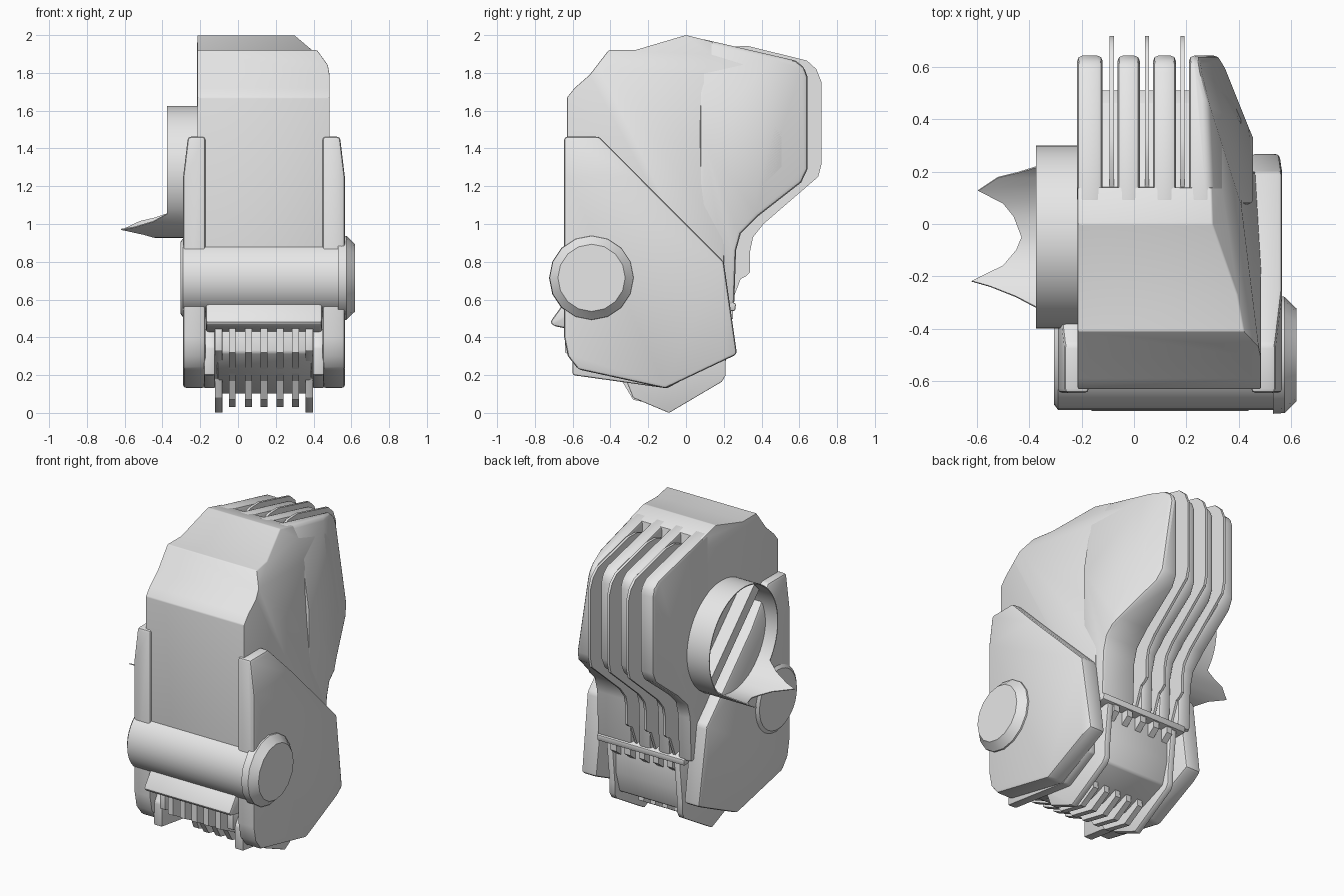
import bpy, bmesh, math
from mathutils import Vector

if "Cube" in bpy.data.objects:
    bpy.data.objects.remove(bpy.data.objects["Cube"])

grey = bpy.data.materials.new("plain_grey")
grey.diffuse_color = (0.8, 0.8, 0.8, 1)
grey.use_nodes = True
grey.node_tree.nodes["Principled BSDF"].inputs["Base Color"].default_value = grey.diffuse_color


def finish(bm, name, bevel=0.0, segments=2):
    bmesh.ops.remove_doubles(bm, verts=bm.verts[:], dist=1e-5)
    bmesh.ops.recalc_face_normals(bm, faces=bm.faces[:])
    if bevel:
        edges = [e for e in bm.edges
                 if len(e.link_faces) == 2 and e.calc_face_angle(0) > math.radians(30)]
        bmesh.ops.bevel(bm, geom=edges, offset=bevel, segments=segments,
                        profile=0.5, affect='EDGES', clamp_overlap=True)
    me = bpy.data.meshes.new(name)
    bm.to_mesh(me)
    bm.free()
    ob = bpy.data.objects.new(name, me)
    bpy.context.collection.objects.link(ob)
    me.materials.append(grey)
    bpy.ops.object.select_all(action='DESELECT')
    ob.select_set(True)
    bpy.context.view_layer.objects.active = ob
    bpy.ops.object.shade_smooth_by_angle(angle=math.radians(32))
    return ob


def slab(name, profile, x0, x1, bevel=0.0, cuts=(), segments=2):
    """Extrude a (y, z) profile along x, then trim it with planes (point, outward normal)."""
    bm = bmesh.new()
    a = [bm.verts.new((x0, y, z)) for y, z in profile]
    b = [bm.verts.new((x1, y, z)) for y, z in profile]
    n = len(profile)
    bm.faces.new(a)
    bm.faces.new(b[::-1])
    for i in range(n):
        j = (i + 1) % n
        bm.faces.new((a[i], b[i], b[j], a[j]))
    for point, normal in cuts:
        bmesh.ops.bisect_plane(bm, geom=bm.verts[:] + bm.edges[:] + bm.faces[:], dist=1e-5,
                               plane_co=point, plane_no=Vector(normal).normalized(),
                               clear_outer=True)
        rim = [e for e in bm.edges if e.is_boundary]
        if rim:
            bmesh.ops.holes_fill(bm, edges=rim, sides=0)
    return finish(bm, name, bevel, segments)


def lathe(name, rings, cy, cz, sides):
    """Revolve (x, radius) rings around an axis parallel to x."""
    bm = bmesh.new()
    loops = []
    for x, r in rings:
        loops.append([bm.verts.new((x, cy + r * math.sin(2 * math.pi * i / sides),
                                    cz + r * math.cos(2 * math.pi * i / sides)))
                      for i in range(sides)])
    for a, b in zip(loops, loops[1:]):
        for i in range(sides):
            j = (i + 1) % sides
            bm.faces.new((a[i], a[j], b[j], b[i]))
    bm.faces.new(loops[0])
    bm.faces.new(loops[-1])
    return finish(bm, name)


# Slanted planes that trim the right side
shoulder = ((0.30, 0, 2.0), (0.0917, 0.0164, 0.0535))
flank = ((0.41, 0.07, 1.79), (1, 0.13, 0.07))
rear_flank = ((0.41, 0.07, 1.79), (0.3255, 0.0912, 0.0495))

# Main body, its rear is the floor of the grooves
slab("body", [(-0.63, 0.72), (-0.63, 1.67), (-0.59, 1.72), (-0.51, 1.79), (-0.41, 1.92),
              (-0.27, 1.92), (0, 2.0), (0.14, 1.965), (0.14, 1.9), (0.46, 1.8),
              (0.51, 1.74), (0.51, 1.3), (0.29, 1.08), (0.2, 0.95), (0.2, 0.57),
              (-0.45, 0.57)], -0.215, 0.485, 0.015, (shoulder, flank, rear_flank))

# Broad rear ribs, the last one forms the right rear block
rib = [(0.075, 1.982), (0.58, 1.865), (0.625, 1.83), (0.643, 1.78), (0.643, 1.29),
       (0.61, 1.22), (0.38, 1.04), (0.29, 0.95), (0.265, 0.86), (0.255, 0.57),
       (0.075, 0.57)]
for i, (x0, x1) in enumerate(((-0.217, -0.12), (-0.063, 0.022), (0.073, 0.16), (0.21, 0.455))):
    slab("rear_rib_%d" % i, rib, x0, x1, 0.02, (shoulder, rear_flank) if i == 3 else ())

# Thin cooling fins in the grooves
fin = [(0.14, 1.90), (0.24, 1.94), (0.33, 1.942), (0.64, 1.865), (0.69, 1.82), (0.718, 1.75),
       (0.718, 1.32), (0.70, 1.25), (0.41, 1.0), (0.355, 0.93), (0.34, 0.86), (0.34, 0.745),
       (0.32, 0.725), (0.29, 0.71), (0.24, 0.58), (0.14, 0.58)]
for i, x in enumerate((-0.085, 0.05, 0.185)):
    slab("cooling_fin_%d" % i, fin, x - 0.008, x + 0.008)

# Toothed ledge under the grooves
slab("rear_ledge", [(0.1, 0.54), (0.26, 0.54), (0.265, 0.58), (0.1, 0.62)], -0.17, 0.45, 0.008)
for i in range(5):
    x = -0.06 + 0.1 * i
    slab("ledge_tooth_%d" % i, [(0.1, 0.46), (0.2, 0.46), (0.25, 0.5), (0.25, 0.55), (0.1, 0.55)],
         x - 0.02, x + 0.02)

# Side plates, mirrored about the middle of the body, outer edge chamfered
plate = [(-0.645, 1.462), (-0.46, 1.462), (0.2, 0.8), (0.27, 0.31), (-0.11, 0.13),
         (-0.57, 0.23), (-0.625, 0.30), (-0.645, 0.4)]
mid = 0.1375
for side, name in ((1, "right_plate"), (-1, "left_plate")):
    lean = ((mid + side * 0.428, 0, 1.25), (side, 0, 0.12))
    back_lean = ((mid + side * 0.428, 0.2, 0.6), (side, 0.15, 0))
    slab(name, plate, mid + side * 0.31, mid + side * 0.428, 0.016, (lean, back_lean))

# Pivot barrel with a chamfered cap on the right
lathe("pivot_barrel", [(-0.305, 0.19), (-0.29, 0.21), (0.56, 0.21)], -0.5, 0.715, 32)
lathe("pivot_cap", [(0.53, 0.225), (0.575, 0.222), (0.607, 0.19), (0.62, 0.178)],
      -0.5, 0.715, 16)

# Lower housing, front hood, vanes and rails between the plates
slab("lower_housing", [(-0.5, 0.6), (-0.56, 0.45), (-0.56, 0.32), (-0.45, 0.22), (-0.1, 0.1),
                       (0.16, 0.2), (0.2, 0.34), (0.2, 0.6)], -0.11, 0.39, 0.012)
slab("hood", [(-0.5, 0.6), (-0.645, 0.585), (-0.72, 0.48), (-0.70, 0.46), (-0.5, 0.42)],
     -0.17, 0.445, 0.022)
vane = [(-0.5, 0.47), (-0.64, 0.46), (-0.64, 0.32), (-0.34, 0.17), (-0.28, 0.07),
        (-0.1, 0.03), (0.02, 0.1), (0.0, 0.3)]
for i, x in enumerate((-0.03, 0.055, 0.1375, 0.222, 0.305)):
    slab("vane_%d" % i, vane, x - 0.018, x + 0.018)
rail = [(-0.5, 0.46), (-0.62, 0.45), (-0.62, 0.33), (-0.32, 0.18), (-0.28, 0.08), (-0.09, 0.0),
        (0.19, 0.165), (0.21, 0.2), (0.21, 0.27), (0.24, 0.55), (0.0, 0.5)]
for side in (-1, 1):
    c = mid + side * 0.24
    slab("rail_%d" % (side + 1), rail, c - 0.02, c + 0.02, 0.004)
    c = mid + side * 0.288
    slab("rail_spacer_%d" % (side + 1), [(-0.6, 0.35), (-0.6, 0.2), (-0.1, 0.13), (0.12, 0.25),
                                        (0.12, 0.5), (-0.5, 0.5)], c - 0.03, c + 0.03, 0.01)

# Open hub ring on the left, its lower rim drawn out into two spikes
R, HY, HZ = 0.35, -0.05, 1.275
rim = [(-0.27, -0.375), (-0.23, -0.45), (-0.19, -0.55), (-0.17, -0.62), (-0.11, -0.5),
       (-0.05, -0.45), (0, -0.43), (0.08, -0.46), (0.13, -0.5), (0.18, -0.595),
       (0.23, -0.52), (0.25, -0.44), (0.27, -0.375)]
stations = [(math.asin(d / R), x) for d, x in rim]
first, last = stations[0][0], stations[-1][0]
gap = 2 * math.pi - (last - first)
stations += [(last + gap * i / 50, -0.375) for i in range(1, 50)]
bm = bmesh.new()
rows = []
for t, x in stations:
    s, c = math.sin(t), -math.cos(t)
    rows.append([bm.verts.new((px, HY + r * s, HZ + r * c))
                 for px, r in ((-0.2, R), (x, R), (x, R - 0.006), (-0.2, R - 0.006))])
for k, a in enumerate(rows):
    b = rows[(k + 1) % len(rows)]
    for i in range(4):
        j = (i + 1) % 4
        bm.faces.new((a[i], a[j], b[j], b[i]))
finish(bm, "hub_ring")

# Diagonal bar across the hub
u, w = 0.24, 0.025
slab("hub_bar", [(HY + u - w, HZ - u - w), (HY + u + w, HZ - u + w),
                 (HY - u + w, HZ + u + w), (HY - u - w, HZ + u - w)], -0.30, -0.2)
